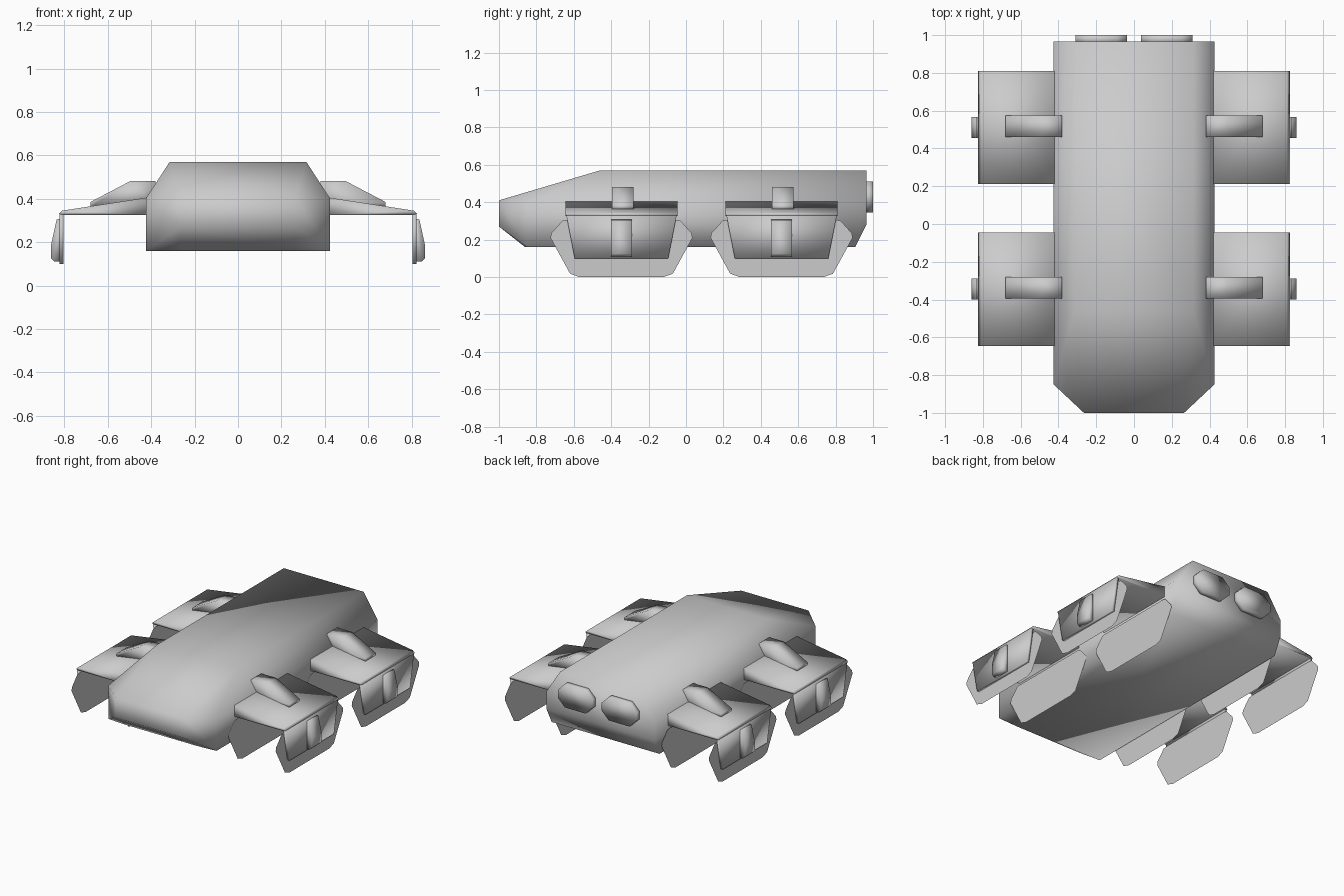
import bpy, bmesh

if "Cube" in bpy.data.objects:
    bpy.data.objects.remove(bpy.data.objects["Cube"])


def finish(name, bm):
    """Turn a right-hand bmesh into a smooth object mirrored across x = 0."""
    me = bpy.data.meshes.new(name)
    bm.to_mesh(me)
    bm.free()
    for p in me.polygons:
        p.use_smooth = True
    ob = bpy.data.objects.new(name, me)
    bpy.context.collection.objects.link(ob)
    return ob


def mirror(ob):
    mod = ob.modifiers.new("mirror", 'MIRROR')
    mod.use_mirror_merge = False
    return ob


def hull(name, pts):
    """Convex faceted solid around a few corner points."""
    bm = bmesh.new()
    for p in pts:
        bm.verts.new(p)
    bmesh.ops.convex_hull(bm, input=bm.verts[:])
    bmesh.ops.dissolve_limit(bm, angle_limit=0.01, verts=bm.verts[:], edges=bm.edges[:])
    bmesh.ops.recalc_face_normals(bm, faces=bm.faces[:])
    return finish(name, bm)


def prism_y(name, profile, y0, y1):
    """Side-to-side (x, z) profile extruded along y."""
    bm = bmesh.new()
    face = bm.faces.new([bm.verts.new((x, y0, z)) for x, z in profile])
    ext = bmesh.ops.extrude_face_region(bm, geom=[face])
    moved = [v for v in ext["geom"] if isinstance(v, bmesh.types.BMVert)]
    bmesh.ops.translate(bm, verts=moved, vec=(0, y1 - y0, 0))
    if not face.is_valid or len(bm.faces) < len(profile) + 2:
        bm.faces.new([v for v in bm.verts[:len(profile)]])
    bmesh.ops.recalc_face_normals(bm, faces=bm.faces[:])
    return mirror(finish(name, bm))


# Main hull with sloped nose and chamfered shoulders
half = [(.315, -.46, .57), (.315, .965, .57), (.425, .965, .40), (.425, .965, .28),
        (.425, .905, .16), (.425, -.85, .40), (.425, -.85, .27), (.425, -.85, .16),
        (.265, -1, .41), (.265, -1, .27), (.265, -.86, .16)]
hull("body", half + [(-x, y, z) for x, y, z in half])

# Rear lamps: cut-corner blocks
cx, cz, w, h, c = .173, .428, .137, .083, .055
lamp = [(w, h - c), (w - c, h), (c - w, h), (-w, h - c),
        (-w, c - h), (c - w, -h), (w - c, -h), (w, c - h)]
prism_y("rear_lamp", [(cx + x, cz + z) for x, z in lamp], .955, 1.0)

# Wheel stations, front and rear
for tag, y in (("front", -.345), ("rear", .511)):
    # Sloped fender wedge
    prism_y(tag + "_fender",
            [(.42, .405), (.81, .345), (.825, .33), (.805, .326), (.42, .326)],
            y - .30, y + .30)

    # Outer hanging skirt, tapering downward
    hull_pts = [(x, y + s * d, z) for x in (.805, .823)
                for d, z in ((.295, .33), (.25, .10)) for s in (-1, 1)]
    mirror(hull(tag + "_skirt", hull_pts))

    # Raised pad on the skirt
    prism_y(tag + "_skirt_pad",
            [(.82, .307), (.836, .305), (.861, .19), (.861, .125), (.845, .11), (.82, .11)],
            y - .056, y + .056)

    # Bracket joining body and fender
    prism_y(tag + "_bracket",
            [(.38, .482), (.495, .482), (.68, .385), (.68, .362), (.38, .362)],
            y - .05, y + .064)

    # Flat wheel plates, inner and outer
    right = [(.225, 0), (.275, .018), (.38, .21), (.375, .235), (.315, .302), (.29, .306)]
    outline = right + [(-d, z) for d, z in reversed(right)]
    for side, x in (("inner", .432), ("outer", .804)):
        bm = bmesh.new()
        bm.faces.new([bm.verts.new((x, y + d, z)) for d, z in outline])
        mirror(finish(f"{tag}_{side}_wheel_plate", bm))
